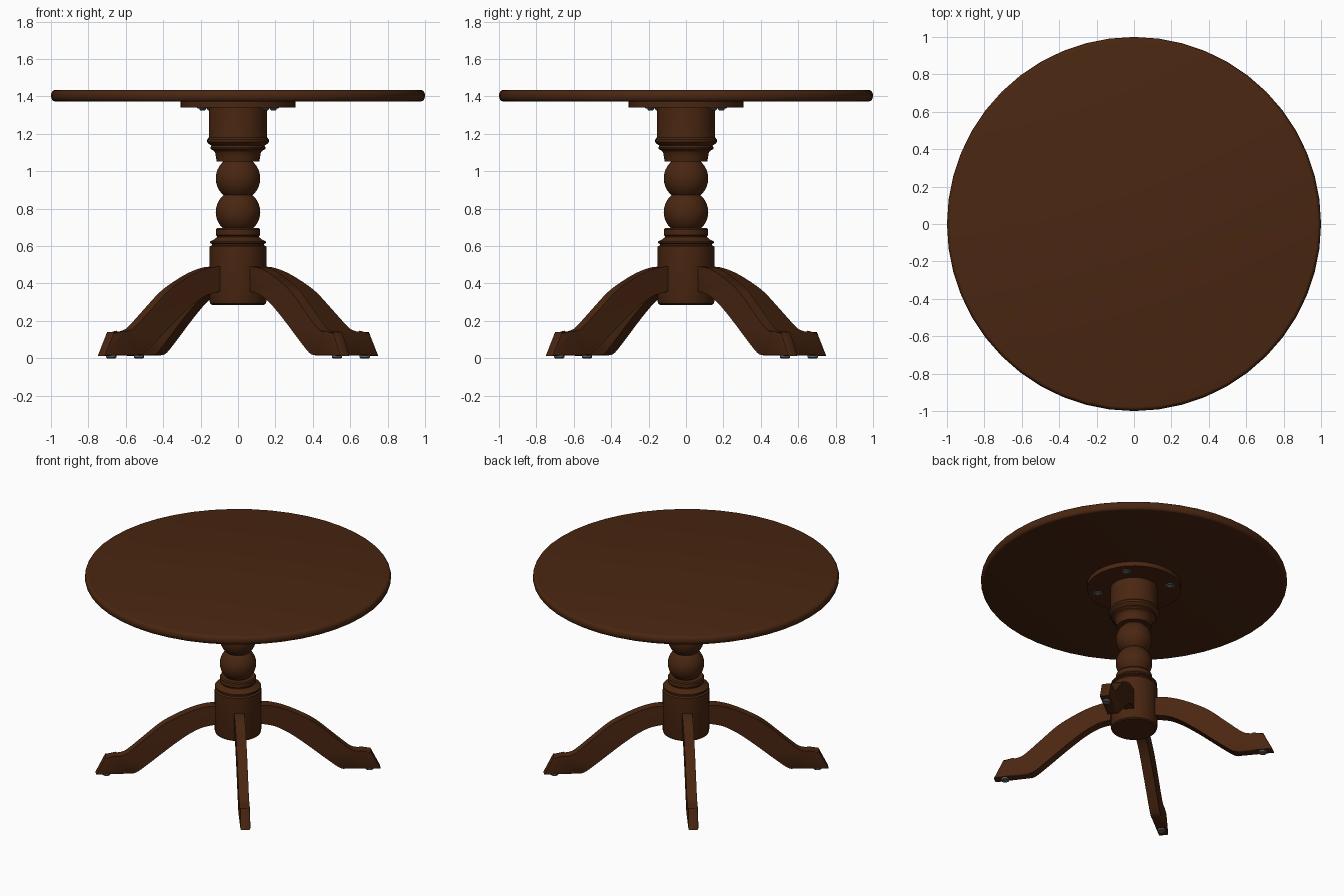
import bpy, bmesh, math
from mathutils import Matrix, Vector

if "Cube" in bpy.data.objects:
    bpy.data.objects.remove(bpy.data.objects["Cube"])


def material(name, rgb):
    m = bpy.data.materials.new(name)
    m.diffuse_color = (*rgb, 1)
    m.use_nodes = True
    m.node_tree.nodes["Principled BSDF"].inputs["Base Color"].default_value = m.diffuse_color
    return m


WOOD = material("dark_brown_wood", (0.068, 0.0195, 0.0055))
METAL = material("grey_metal", (0.13, 0.13, 0.13))


def finish(name, bm, mat, angle=35):
    bmesh.ops.recalc_face_normals(bm, faces=bm.faces)
    me = bpy.data.meshes.new(name)
    bm.to_mesh(me)
    bm.free()
    me.materials.append(mat)
    ob = bpy.data.objects.new(name, me)
    bpy.context.collection.objects.link(ob)
    bpy.ops.object.select_all(action='DESELECT')
    ob.select_set(True)
    bpy.context.view_layer.objects.active = ob
    bpy.ops.object.shade_smooth_by_angle(angle=math.radians(angle))
    return ob


def lathe(name, profile, mat, segments=48, at=(0, 0)):
    """Spin (radius, z) pairs about a vertical axis and cap both ends."""
    bm = bmesh.new()
    rings = []
    for r, z in profile:
        rings.append([bm.verts.new((at[0] + r * math.cos(2 * math.pi * i / segments),
                                    at[1] + r * math.sin(2 * math.pi * i / segments), z))
                      for i in range(segments)])
    for a, b in zip(rings, rings[1:]):
        for i in range(segments):
            j = (i + 1) % segments
            bm.faces.new((a[i], a[j], b[j], b[i]))
    bm.faces.new(rings[0])
    bm.faces.new(rings[-1])
    return finish(name, bm, mat)


def ball(radius, z, low, high, steps=12):
    """Profile of a turned ball between two heights."""
    zs = [low + (high - low) * (0.5 - 0.5 * math.cos(math.pi * i / steps)) for i in range(steps + 1)]
    return [(math.sqrt(max(0, radius ** 2 - (h - z) ** 2)), h) for h in zs]


def spline(points, steps=5):
    """Smooth curve through the points."""
    p = [Vector(q) for q in points]
    p = [2 * p[0] - p[1]] + p + [2 * p[-1] - p[-2]]
    out = []
    for a, b, c, d in zip(p, p[1:], p[2:], p[3:]):
        for i in range(steps):
            t = i / steps
            out.append(0.5 * (2 * b + (c - a) * t + (2 * a - 5 * b + 4 * c - d) * t ** 2
                              + (3 * b - a - 3 * c + d) * t ** 3))
    return out + [p[-2]]


# Round top with a softened rim
rim = [(1 - 0.02 * (1 - math.cos(math.radians(a))), 1.404 + 0.03 * math.sin(math.radians(a)))
       for a in range(-90, 91, 18)]
lathe("tabletop", rim, WOOD, 48)

# Mounting plate under the top
lathe("mounting_plate", [(0.307, 1.342), (0.307, 1.376)], WOOD)

# Turned column, bottom to top
lathe("column_base", [(0.138, 0.285), (0.148, 0.292), (0.152, 0.305), (0.152, 0.598), (0.14, 0.604),
                      (0.14, 0.612), (0.151, 0.617), (0.15, 0.625), (0.13, 0.634), (0.112, 0.648),
                      (0.112, 0.653), (0.118, 0.659), (0.118, 0.688), (0.112, 0.696)], WOOD)
lathe("lower_ball", ball(0.119, 0.782, 0.690, 0.872), WOOD)
lathe("upper_ball", ball(0.119, 0.962, 0.872, 1.058), WOOD)
lathe("column_head", [(0.114, 1.053), (0.118, 1.075), (0.122, 1.1), (0.132, 1.112), (0.146, 1.118),
                      (0.148, 1.126), (0.142, 1.138), (0.156, 1.146), (0.165, 1.156),
                      (0.165, 1.17), (0.156, 1.18), (0.155, 1.19), (0.155, 1.345)], WOOD)

# Curved legs: side profile in (radius, z), extruded to the leg width
TURN = math.radians(38)
HALF = 0.033
upper = spline([(0.13, 0.49), (0.21, 0.486), (0.31, 0.457), (0.42, 0.405), (0.51, 0.35), (0.62, 0.255),
                (0.70, 0.185), (0.745, 0.153), (0.80, 0.14)])
lower = spline([(0.70, 0.016), (0.66, 0.03), (0.59, 0.083), (0.47, 0.182), (0.39, 0.245),
                (0.315, 0.298), (0.23, 0.34), (0.13, 0.36)])
outline = upper + [Vector((0.867, 0.14)), Vector((0.93, 0.013))] + lower

for k in range(4):
    angle = TURN + k * math.pi / 2
    bm = bmesh.new()
    sides = [[bm.verts.new((p.x, y, p.y)) for p in outline] for y in (-HALF, HALF)]
    n = len(outline)
    caps = [bm.faces.new(s) for s in sides]
    for i in range(n):
        j = (i + 1) % n
        bm.faces.new((sides[0][i], sides[0][j], sides[1][j], sides[1][i]))
    # Softened long edges
    bmesh.ops.bevel(bm, geom=list({e for f in caps for e in f.edges}), offset=0.008,
                    segments=2, profile=0.5, affect='EDGES')
    bmesh.ops.transform(bm, matrix=Matrix.Rotation(angle, 4, 'Z'), verts=bm.verts)
    finish(f"leg_{k + 1}", bm, WOOD)

    # Floor glide under each foot
    c, s = math.cos(angle), math.sin(angle)
    lathe(f"foot_glide_{k + 1}", [(0.022, 0), (0.027, 0.004), (0.027, 0.02)], METAL, 16,
          (0.86 * c, 0.86 * s))

    # Plate screw with washer
    lathe(f"plate_screw_{k + 1}", [(0.012, 1.325), (0.018, 1.33), (0.018, 1.336), (0.03, 1.337),
                                   (0.03, 1.345)], METAL, 16, (0.24 * c, 0.24 * s))
